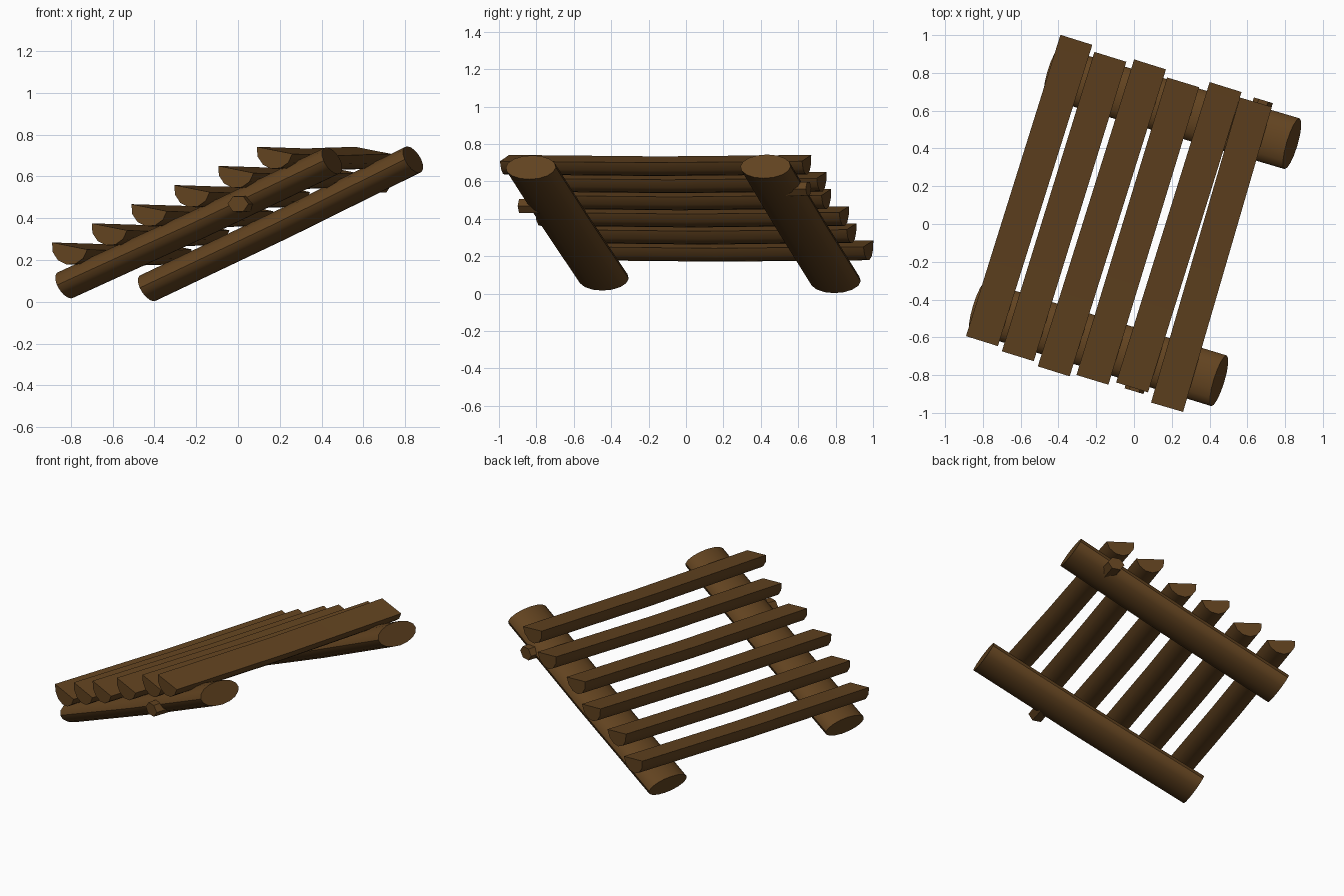
import bpy, bmesh, math
from mathutils import Vector

if "Cube" in bpy.data.objects:
    bpy.data.objects.remove(bpy.data.objects["Cube"])

wood = bpy.data.materials.new("brown_wood")
wood.diffuse_color = (0.12, 0.055, 0.014, 1)
wood.use_nodes = True
wood.node_tree.nodes["Principled BSDF"].inputs["Base Color"].default_value = wood.diffuse_color


def loft(name, rings, smooth=False):
    """Skin a list of equal-length point rings and cap both ends."""
    bm = bmesh.new()
    vs = [[bm.verts.new(p) for p in r] for r in rings]
    n = len(vs[0])
    for a, b in zip(vs, vs[1:]):
        for i in range(n):
            j = (i + 1) % n
            bm.faces.new((a[i], a[j], b[j], b[i]))
    bm.faces.new(vs[0])
    bm.faces.new(vs[-1])
    bmesh.ops.recalc_face_normals(bm, faces=bm.faces)
    me = bpy.data.meshes.new(name)
    bm.to_mesh(me)
    bm.free()
    me.materials.append(wood)
    ob = bpy.data.objects.new(name, me)
    bpy.context.collection.objects.link(ob)
    if smooth:
        bpy.ops.object.select_all(action='DESELECT')
        ob.select_set(True)
        bpy.context.view_layer.objects.active = ob
        bpy.ops.object.shade_smooth_by_angle(angle=math.radians(40))
    return ob


def ring(c, u, v, ru, rv, n):
    return [c + u * ru * math.cos(t) + v * rv * math.sin(t)
            for t in (2 * math.pi * k / n for k in range(n))]


# two sloping support logs, flattened oval section
ACROSS = Vector((0.29, 0.957, 0)).normalized()
logs = {
    "front_support_log": ((-0.825, -0.44, 0.08), (0.45, -0.83, 0.675)),
    "back_support_log": ((-0.43, 0.80, 0.066), (0.837, 0.425, 0.68)),
}
for name, (lo, hi) in logs.items():
    lo, hi = Vector(lo), Vector(hi)
    d = (hi - lo).normalized()
    w = (ACROSS - d * ACROSS.dot(d)).normalized()
    n = d.cross(w)
    mid = (lo + hi) / 2 - n * 0.006
    loft(name, [ring(c, w, n, 0.14, 0.07, 16) for c in (lo, mid, hi)], True)

# short branch stubs on the outer side of each log
for name, tip, s in (("front_branch_stub", (0.0, -0.885, 0.468), -1),
                     ("back_branch_stub", (0.685, 0.655, 0.56), 1)):
    tip = Vector(tip)
    u, v = Vector((0.957, -0.29, 0)), Vector((0, 0, 1))
    loft(name, [ring(tip - ACROSS * s * 0.16, u, v, 0.055, 0.045, 6),
                ring(tip, u, v, 0.052, 0.042, 6)])

# half-log steps: flat tilted top, rounded underside, slight sag (front and back end centres)
steps = [((-0.805, -0.62), (-0.305, 0.975)), ((-0.615, -0.70), (-0.125, 0.885)),
         ((-0.425, -0.78), (0.085, 0.845)), ((-0.22, -0.825), (0.26, 0.75)),
         ((-0.01, -0.865), (0.485, 0.725)), ((0.175, -0.97), (0.645, 0.645))]
for i, (f, b) in enumerate(steps):
    z = 0.267 + 0.0915 * i
    f, b = Vector((*f, z)), Vector((*b, z))
    d = (b - f).normalized()
    side = Vector((d.y, -d.x, -0.19)).normalized()
    down = d.cross(side).normalized()
    if down.z > 0:
        down = -down
    arc = [math.pi * k / 6 for k in range(7)]
    rings = []
    for t in (0, 0.5, 1):
        c = f.lerp(b, t) - Vector((0, 0, 0.008 if t == 0.5 else 0))
        rings.append([c + side * 0.09 * math.cos(a) + down * 0.09 * math.sin(a) for a in arc])
    loft(f"step_plank_{i + 1}", rings, True)
